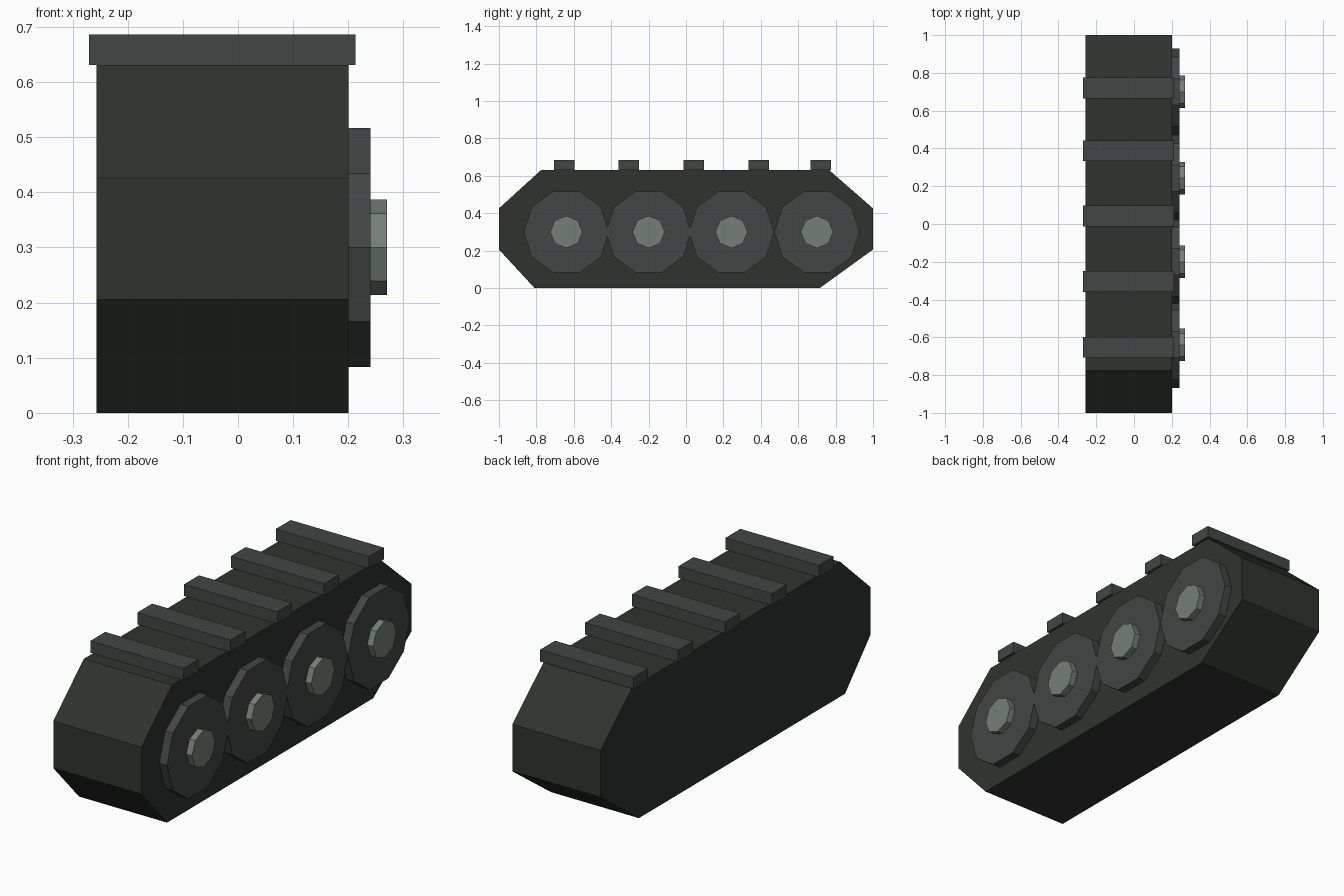
import bpy
from math import cos, sin, tau

if "Cube" in bpy.data.objects:
    bpy.data.objects.remove(bpy.data.objects["Cube"])


def material(name, rgb):
    m = bpy.data.materials.new(name)
    m.diffuse_color = (*rgb, 1)
    m.use_nodes = True
    m.node_tree.nodes["Principled BSDF"].inputs["Base Color"].default_value = m.diffuse_color
    return m


RUBBER = material("dark_rubber", (0.028, 0.033, 0.029))
STEEL = material("dark_steel", (0.052, 0.062, 0.058))
HUB = material("hub_metal", (0.18, 0.21, 0.19))


def prism(name, profile, x0, x1, mat):
    """Extrude a counter-clockwise (y, z) profile along x."""
    n = len(profile)
    verts = [(x, y, z) for x in (x0, x1) for y, z in profile]
    faces = [tuple(reversed(range(n))), tuple(range(n, 2 * n))]
    faces += [(i, (i + 1) % n, n + (i + 1) % n, n + i) for i in range(n)]
    mesh = bpy.data.meshes.new(name)
    mesh.from_pydata(verts, [], faces)
    mesh.materials.append(mat)
    obj = bpy.data.objects.new(name, mesh)
    bpy.context.collection.objects.link(obj)
    return obj


def polygon(y, z, r, sides):
    return [(y + r * cos(tau * i / sides), z + r * sin(tau * i / sides))
            for i in range(sides)]


# Track body
prism("track_body",
      [(-0.81, 0), (0.715, 0), (1, 0.206), (1, 0.426),
       (0.765, 0.631), (-0.775, 0.631), (-1, 0.426), (-1, 0.206)],
      -0.257, 0.2, RUBBER)

# Tread pads across the top
for i, y in enumerate((-0.652, -0.305, 0.042, 0.388, 0.72)):
    prism(f"tread_pad_{i + 1}",
          [(y - 0.055, 0.631), (y + 0.055, 0.631),
           (y + 0.055, 0.686), (y - 0.055, 0.686)],
          -0.27, 0.213, STEEL)

# Ten-sided road wheels with eight-sided hubs
for i, y in enumerate((-0.64, -0.2, 0.243, 0.7)):
    prism(f"road_wheel_{i + 1}", polygon(y, 0.3, 0.228, 10), 0.2, 0.24, STEEL)
    prism(f"wheel_hub_{i + 1}", polygon(y, 0.3, 0.0865, 8), 0.24, 0.27, HUB)
